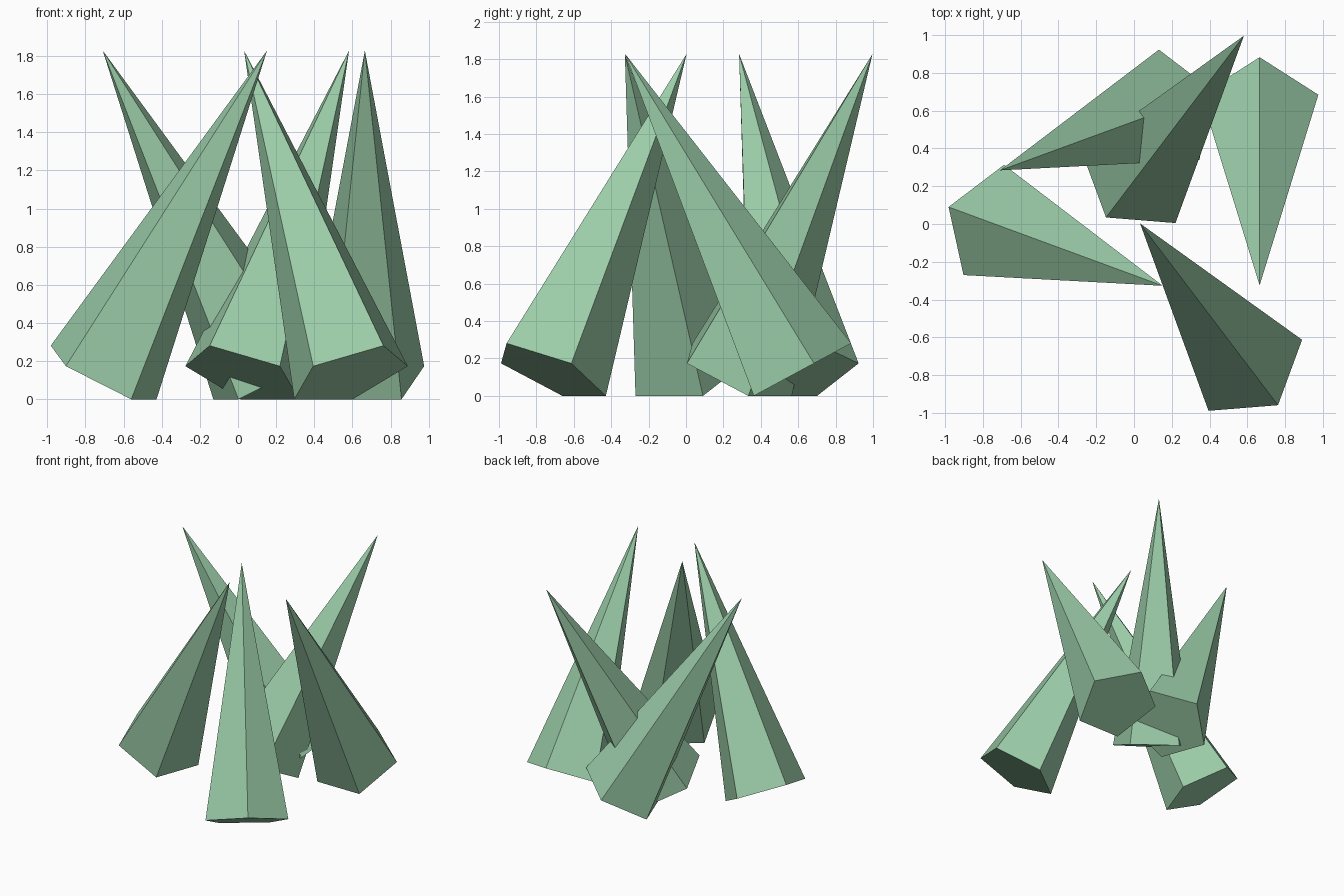
import bpy, bmesh, math
from mathutils import Matrix, Vector

if "Cube" in bpy.data.objects:
    bpy.data.objects.remove(bpy.data.objects["Cube"])

RADIUS, HEIGHT, TILT, SIDES = 0.327, 1.935, math.radians(28.4), 5

green = bpy.data.materials.new("pale green")
green.diffuse_color = (0.328, 0.604, 0.392, 1.0)
green.use_nodes = True
green.node_tree.nodes["Principled BSDF"].inputs["Base Color"].default_value = green.diffuse_color


def leaning_spike(name, tip_x, tip_y, heading):
    """Five-sided spike whose tip leans towards the heading (degrees)."""
    bm = bmesh.new()
    ring = []
    for i in range(SIDES):
        a = math.pi + i * math.tau / SIDES      # first corner is the raised one
        ring.append(bm.verts.new((RADIUS * math.cos(a), RADIUS * math.sin(a), 0)))
    tip = bm.verts.new((0, 0, HEIGHT))
    bm.faces.new(ring[::-1])
    for i in range(SIDES):
        bm.faces.new((ring[i], ring[(i + 1) % SIDES], tip))

    # lean, turn, then place by the tip with the lowest edge on the ground
    turn = Matrix.Rotation(math.radians(heading), 4, 'Z') @ Matrix.Rotation(TILT, 4, 'Y')
    bmesh.ops.transform(bm, matrix=turn, verts=bm.verts)
    low = min(v.co.z for v in bm.verts)
    shift = Vector((tip_x - tip.co.x, tip_y - tip.co.y, -low))
    bmesh.ops.translate(bm, vec=shift, verts=bm.verts)
    bmesh.ops.recalc_face_normals(bm, faces=bm.faces)

    mesh = bpy.data.meshes.new(name)
    bm.to_mesh(mesh)
    bm.free()
    mesh.materials.append(green)
    obj = bpy.data.objects.new(name, mesh)
    bpy.context.collection.objects.link(obj)


# ring of five spikes: name, tip x, tip y, heading of the lean
for spike in (
    ("left_spike", 0.152, -0.327, -20.2),
    ("front_right_spike", 0.032, 0.003, 127.2),
    ("back_right_spike", 0.665, -0.325, 270.0),
    ("middle_spike", 0.582, 0.997, 52.8),
    ("back_spike", -0.709, 0.284, 200.1),
):
    leaning_spike(*spike)
